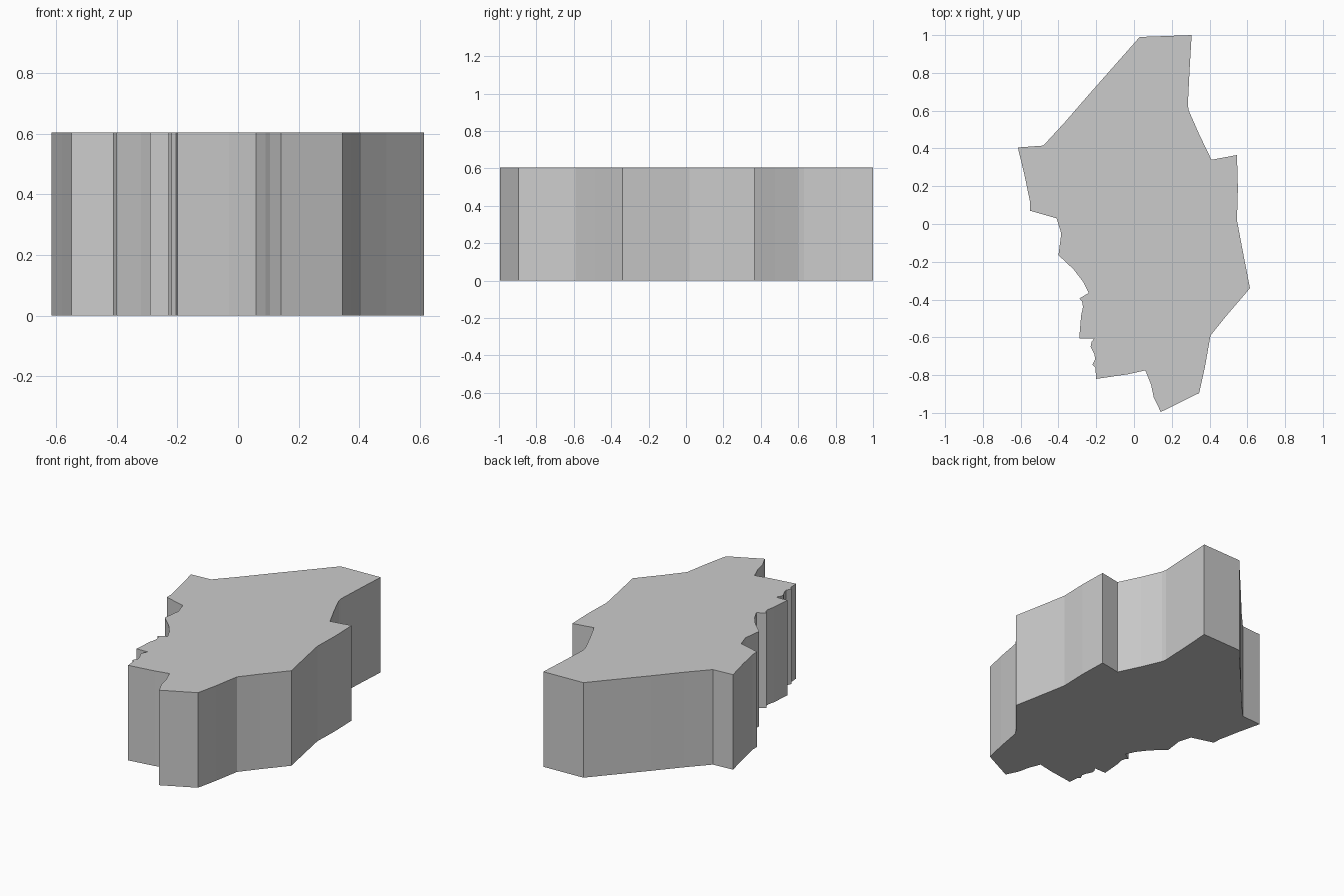
import bpy, bmesh

HEIGHT = 0.605

# Plan outline, clockwise from the back edge
outline = [
    (0.03, 0.99), (0.305, 1.0), (0.295, 0.83), (0.285, 0.63), (0.29, 0.60),
    (0.345, 0.475), (0.41, 0.34), (0.545, 0.365), (0.55, 0.19), (0.545, 0.02),
    (0.575, -0.14), (0.614, -0.34), (0.49, -0.485), (0.405, -0.59),
    (0.375, -0.76), (0.345, -0.895), (0.142, -0.995), (0.105, -0.92),
    (0.09, -0.85), (0.06, -0.775), (-0.03, -0.795), (-0.2, -0.82),
    # small notches on the left of the front
    (-0.205, -0.76), (-0.22, -0.745), (-0.205, -0.715), (-0.21, -0.69),
    (-0.23, -0.65), (-0.225, -0.625), (-0.21, -0.605), (-0.29, -0.607),
    (-0.28, -0.485), (-0.27, -0.44), (-0.275, -0.41), (-0.29, -0.395),
    (-0.24, -0.365), (-0.27, -0.305), (-0.32, -0.24), (-0.40, -0.165),
    # left side up to the back
    (-0.385, -0.05), (-0.41, 0.03), (-0.55, 0.07), (-0.55, 0.115),
    (-0.58, 0.26), (-0.615, 0.405), (-0.48, 0.415), (-0.365, 0.54),
    (-0.235, 0.69),
]

# Extruded slab
bm = bmesh.new()
base = bm.faces.new([bm.verts.new((x, y, 0)) for x, y in outline])
top = bmesh.ops.extrude_face_region(bm, geom=[base], use_keep_orig=True)
bmesh.ops.translate(bm, vec=(0, 0, HEIGHT),
                    verts=[g for g in top["geom"] if isinstance(g, bmesh.types.BMVert)])
bmesh.ops.recalc_face_normals(bm, faces=bm.faces)
mesh = bpy.data.meshes.new("region_slab")
bm.to_mesh(mesh)
bm.free()
slab = bpy.data.objects.new("region_slab", mesh)
bpy.context.collection.objects.link(slab)
